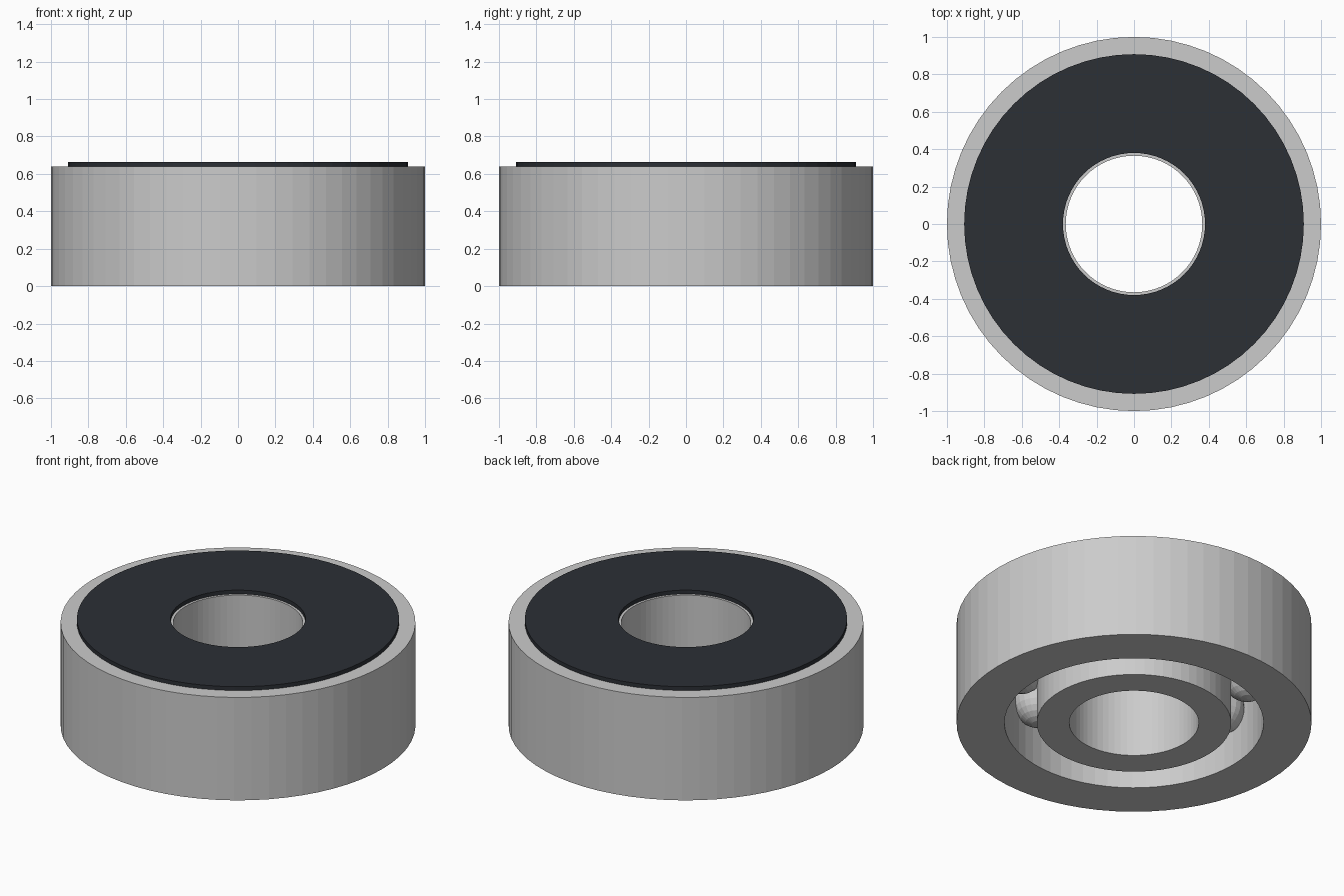
import bpy, bmesh, math

if "Cube" in bpy.data.objects:
    bpy.data.objects.remove(bpy.data.objects["Cube"])

SEGMENTS = 64
HEIGHT = 0.64
PITCH_RADIUS = 0.638
BALL_RADIUS = 0.137
BALL_COUNT = 10


def finish(bm, name):
    bmesh.ops.recalc_face_normals(bm, faces=bm.faces[:])
    mesh = bpy.data.meshes.new(name)
    bm.to_mesh(mesh)
    bm.free()
    obj = bpy.data.objects.new(name, mesh)
    bpy.context.collection.objects.link(obj)
    return obj


def ring(name, inner, outer, z0, z1):
    # closed rectangular profile swept round the z axis
    bm = bmesh.new()
    profile = [(inner, z0), (outer, z0), (outer, z1), (inner, z1)]
    loops = []
    for i in range(SEGMENTS):
        a = 2 * math.pi * i / SEGMENTS
        loops.append([bm.verts.new((r * math.cos(a), r * math.sin(a), z)) for r, z in profile])
    for i in range(SEGMENTS):
        a, b = loops[i], loops[(i + 1) % SEGMENTS]
        for j in range(4):
            k = (j + 1) % 4
            bm.faces.new((a[j], b[j], b[k], a[k]))
    return finish(bm, name)


# Steel races
ring("outer_race", 0.73, 1.0, 0.0, HEIGHT)
ring("inner_race", 0.365, 0.548, 0.0, HEIGHT)

# Dark seal on the top only
seal = ring("top_seal", 0.38, 0.908, HEIGHT - 0.005, 0.664)
rubber = bpy.data.materials.new("dark_rubber")
rubber.diffuse_color = (0.025, 0.029, 0.036, 1.0)
rubber.use_nodes = True
rubber.node_tree.nodes["Principled BSDF"].inputs["Base Color"].default_value = rubber.diffuse_color
seal.data.materials.append(rubber)

# Balls between the races, sharing one mesh
bm = bmesh.new()
bmesh.ops.create_uvsphere(bm, u_segments=24, v_segments=12, radius=BALL_RADIUS)
first_ball = finish(bm, "ball_1")
for i in range(BALL_COUNT):
    ball = first_ball
    if i:
        ball = first_ball.copy()
        ball.name = f"ball_{i + 1}"
        bpy.context.collection.objects.link(ball)
    a = 2 * math.pi * i / BALL_COUNT
    ball.location = (PITCH_RADIUS * math.cos(a), PITCH_RADIUS * math.sin(a), HEIGHT / 2)
